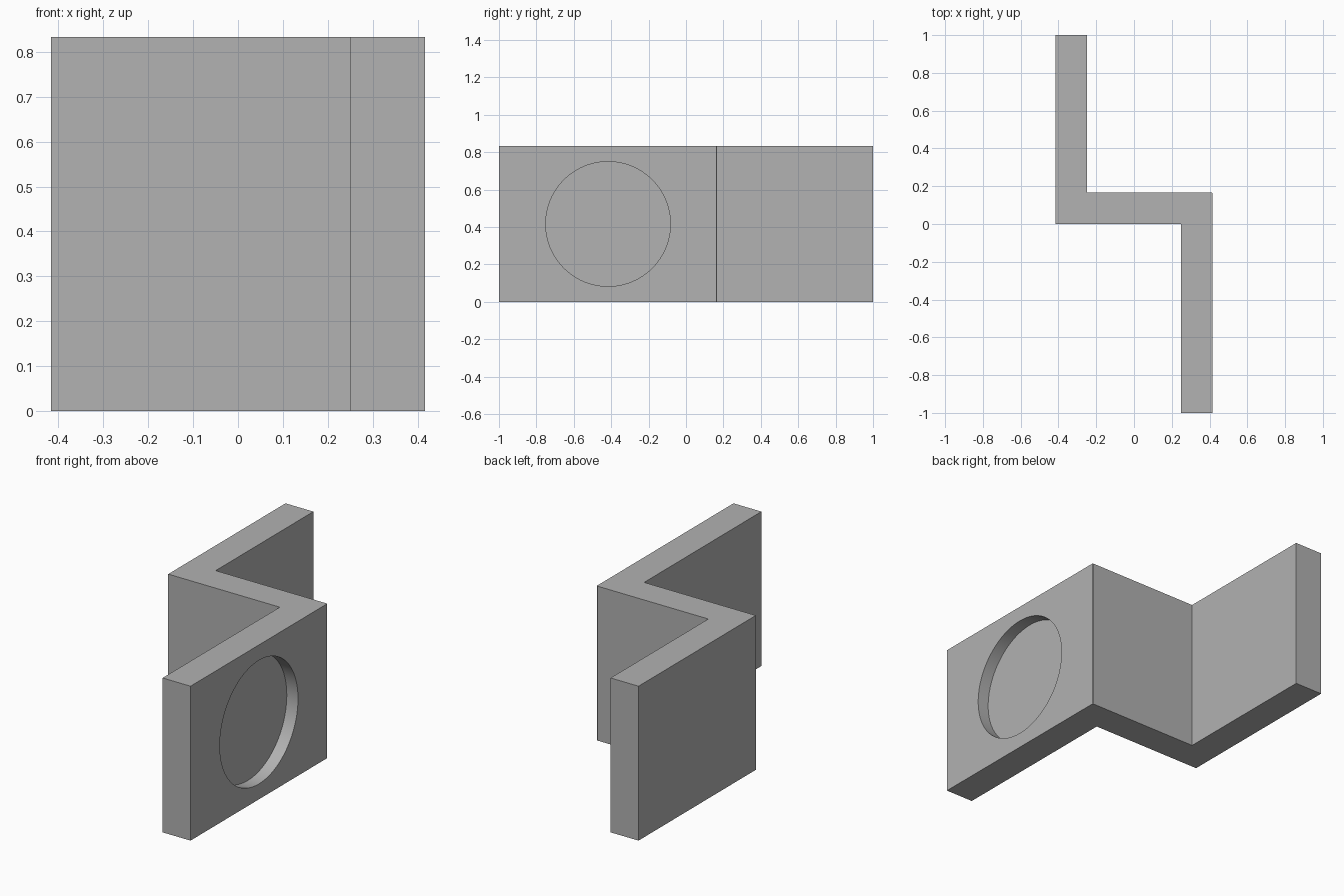
import bpy
import bmesh
from mathutils import Matrix

cube = bpy.data.objects.get("Cube")
if cube:
    bpy.data.objects.remove(cube, do_unlink=True)

# Overall half width, wall thickness and height
W, T, H = 0.4167, 0.1667, 0.8333
RECESS_RADIUS, RECESS_DEPTH = 0.3333, 0.067
CHAMFER = 0.004

grey = bpy.data.materials.new("plain_grey")
grey.use_nodes = True
colour = (0.445, 0.445, 0.445, 1)
grey.diffuse_color = colour
grey.node_tree.nodes["Principled BSDF"].inputs["Base Color"].default_value = colour


def make_object(name, bm):
    bmesh.ops.recalc_face_normals(bm, faces=bm.faces)
    mesh = bpy.data.meshes.new(name)
    bm.to_mesh(mesh)
    bm.free()
    mesh.materials.append(grey)
    obj = bpy.data.objects.new(name, mesh)
    bpy.context.collection.objects.link(obj)
    return obj


# Z-shaped plan, extruded upward
profile = [(W - T, -1), (W, -1), (W, T - CHAMFER), (W - CHAMFER, T),
           (T - W, T), (T - W, 1), (-W, 1), (-W, 0), (W - T, 0)]
bm = bmesh.new()
base = bm.faces.new([bm.verts.new((x, y, 0)) for x, y in profile])
top = bmesh.ops.extrude_face_region(bm, geom=[base])
bmesh.ops.translate(bm, vec=(0, 0, H),
                    verts=[v for v in top["geom"] if isinstance(v, bmesh.types.BMVert)])
bracket = make_object("z_bracket", bm)

# Cylinder that cuts the shallow round recess in the front arm
bm = bmesh.new()
place = Matrix.Translation((W, -W, H / 2)) @ Matrix.Rotation(1.570796, 4, "Y")
bmesh.ops.create_cone(bm, cap_ends=True, segments=96, radius1=RECESS_RADIUS,
                      radius2=RECESS_RADIUS, depth=2 * RECESS_DEPTH, matrix=place)
cutter = make_object("recess_cutter", bm)
cutter.hide_render = True
cutter.hide_set(True)

cut = bracket.modifiers.new("round_recess", "BOOLEAN")
cut.operation = "DIFFERENCE"
cut.solver = "EXACT"
cut.object = cutter

# Apply the cut, then smooth only the curved recess wall
bpy.ops.object.select_all(action="DESELECT")
bpy.context.view_layer.objects.active = bracket
bracket.select_set(True)
bpy.ops.object.modifier_apply(modifier=cut.name)
bpy.data.objects.remove(cutter, do_unlink=True)
bpy.ops.object.shade_smooth_by_angle(angle=0.5)
